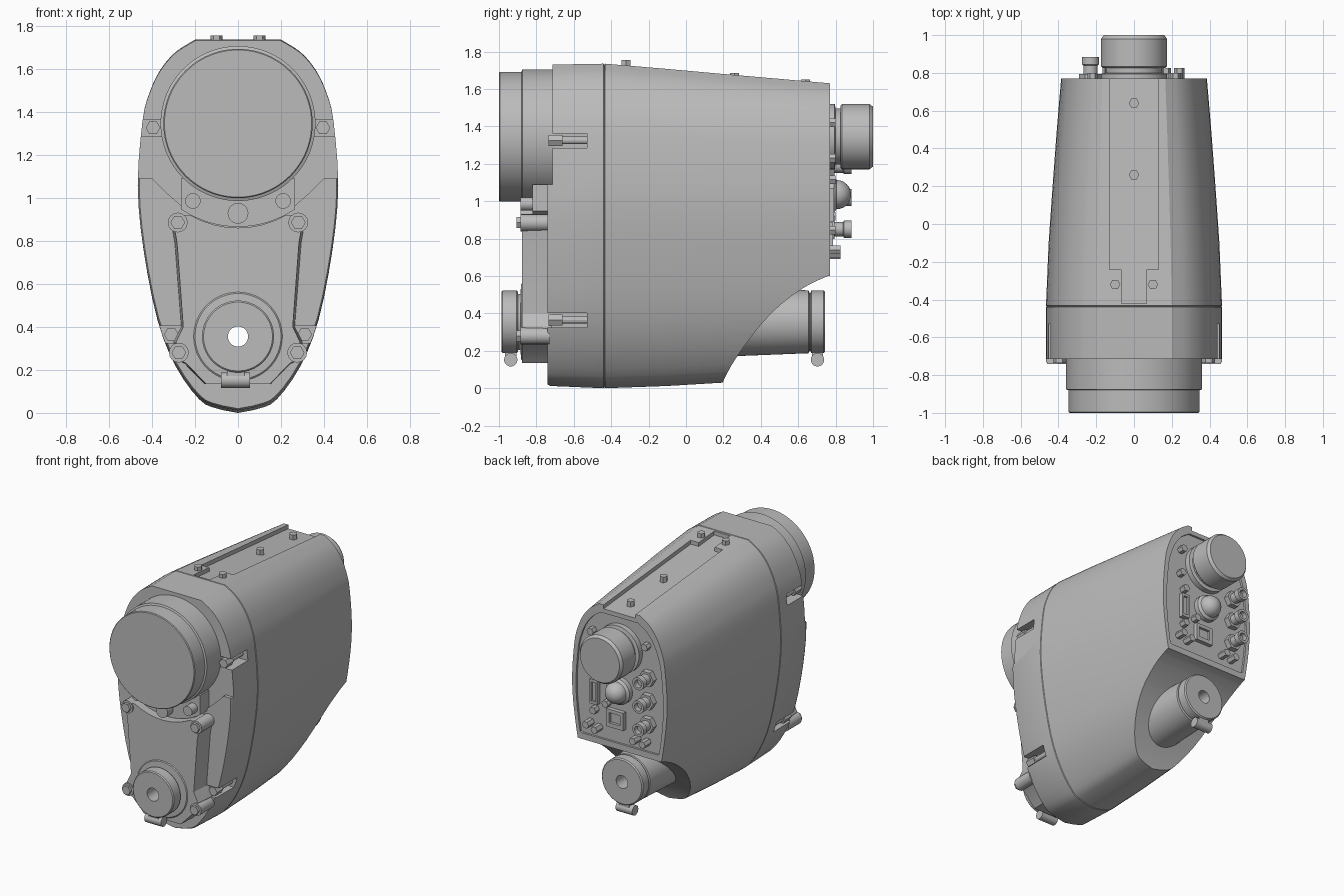
import bpy, bmesh, math
from mathutils import Vector, Matrix

if "Cube" in bpy.data.objects:
    bpy.data.objects.remove(bpy.data.objects["Cube"], do_unlink=True)

grey = bpy.data.materials.new("plain grey")
grey.use_nodes = True
grey.diffuse_color = (0.5, 0.5, 0.5, 1)
grey.node_tree.nodes["Principled BSDF"].inputs["Base Color"].default_value = (0.5, 0.5, 0.5, 1)


def finish(name, bm):
    bmesh.ops.remove_doubles(bm, verts=bm.verts, dist=0.0001)
    bmesh.ops.recalc_face_normals(bm, faces=bm.faces)
    mesh = bpy.data.meshes.new(name)
    bm.to_mesh(mesh)
    bm.free()
    mesh.materials.append(grey)
    obj = bpy.data.objects.new(name, mesh)
    bpy.context.collection.objects.link(obj)
    return obj


def activate(obj):
    bpy.ops.object.select_all(action='DESELECT')
    obj.select_set(True)
    bpy.context.view_layer.objects.active = obj


def bridge(bm, rings, caps=False, wrap=False):
    """Skin a list of vertex loops."""
    pairs = list(zip(rings, rings[1:]))
    if wrap:
        pairs.append((rings[-1], rings[0]))
    for a, b in pairs:
        for i in range(len(a)):
            j = (i + 1) % len(a)
            bm.faces.new((a[i], a[j], b[j], b[i]))
    if caps:
        bm.faces.new(rings[0])
        bm.faces.new(rings[-1])


def lathe(name, profile, x=0, z=0, sides=48, wrap=False):
    """Revolve (radius, y) points about a line along y."""
    bm = bmesh.new()
    rings = []
    for r, y in profile:
        angles = [math.tau * i / sides for i in range(sides)]
        rings.append([bm.verts.new((x + r * math.cos(a), y, z + r * math.sin(a))) for a in angles])
    bridge(bm, rings, wrap=wrap)
    bmesh.ops.dissolve_degenerate(bm, dist=0.0001, edges=bm.edges)
    return finish(name, bm)


def rod(name, r, start, end, x=0, z=0, sides=48):
    return lathe(name, [(0, start), (r, start), (r, end), (0, end)], x, z, sides)


def prism(name, points, axis, start, end, taper=1):
    """Extrude a flat outline along x or y."""
    bm = bmesh.new()
    rings = []
    for t, s in ((start, taper), (end, 1)):
        rings.append([bm.verts.new((t, a, b) if axis == 'x' else (a * s, t, b)) for a, b in points])
    bridge(bm, rings, caps=True)
    return finish(name, bm)


def box(name, x, y, z):
    return prism(name, [(x[0], z[0]), (x[1], z[0]), (x[1], z[1]), (x[0], z[1])], 'y', *y)


def mirrored(half):
    return half + [(-a, b) for a, b in reversed(half) if a > 0.001]


def cut(obj, cutter):
    mod = obj.modifiers.new("cut", 'BOOLEAN')
    mod.operation, mod.solver, mod.object = 'DIFFERENCE', 'EXACT', cutter
    activate(obj)
    bpy.ops.object.modifier_apply(modifier=mod.name)
    bpy.data.objects.remove(cutter, do_unlink=True)


def smooth_line(points, steps=3):
    """Catmull-Rom curve through the points."""
    p = [Vector(q) for q in points]
    p = [p[0] * 2 - p[1]] + p + [p[-1] * 2 - p[-2]]
    out = []
    for a, b, c, d in zip(p, p[1:], p[2:], p[3:]):
        for i in range(steps):
            t = i / steps
            q = b + (c - a) * t / 2 + (a * 2 - b * 5 + c * 4 - d) * t**2 / 2 + (b * 3 - a - c * 3 + d) * t**3 / 2
            out.append((q.x, q.y))
    return out + [tuple(p[-2])]


# Egg-shaped section: x and height fraction
EGG = [(0, 0), (0.1, 0.012), (0.18, 0.036), (0.29, 0.125), (0.375, 0.25), (0.44, 0.44),
       (0.466, 0.61), (0.443, 0.785), (0.41, 0.86), (0.36, 0.92), (0.29, 0.967), (0.2, 1)]
SECTION = mirrored(smooth_line(EGG))
SLOPE = -0.0877


def egg_loft(name, stations, floor=-1):
    bm = bmesh.new()
    rings = []
    for y, sx, low, top in stations:
        rings.append([bm.verts.new((a * sx, y, max(floor, low + b * (top - low)))) for a, b in SECTION])
    bridge(bm, rings, caps=True)
    return finish(name, bm)


# Main housing with the seam behind the front bezel
housing = egg_loft("housing", [
    (-0.74, 0.985, 0.02, 1.72), (-0.725, 1, 0.012, 1.73), (-0.44, 1, 0, 1.735),
    (-0.436, 0.992, 0.006, 1.728), (-0.432, 1, 0, 1.735), (-0.1, 0.97, 0.012, 1.707),
    (0.2, 0.925, 0.03, 1.68), (0.5, 0.877, 0.05, 1.654), (0.77, 0.828, 0.07, 1.63)])

# Scooped underside at the rear
scoop = smooth_line([(0.76, 0.6), (0.66, 0.555), (0.56, 0.49), (0.46, 0.405), (0.36, 0.29),
                     (0.27, 0.165), (0.22, 0.08), (0.19, 0.01), (0.18, -0.1)], 2)
cut(housing, prism("scoop", [(0.9, -0.1), (0.9, 0.6)] + scoop, 'x', -1, 1))

# Recessed upper front, rear panel and top rail channel
step = mirrored([(0, 0.96), (0.26, 0.96), (0.34, 1.03), (0.4, 1.09), (0.6, 1.09), (0.6, 2)])
cut(housing, prism("step", step, 'y', -0.9, -0.715))
cut(housing, egg_loft("panel", [(0.755, 0.76, 0.1, 1.57), (0.9, 0.76, 0.1, 1.57)], 0.645))
for half, start, end in ((0.13, -0.24, 0.9), (0.065, -0.42, -0.2)):
    floor = [(y, 1.669 + SLOPE * y) for y in (start, end)]
    cut(housing, prism("channel", floor + [(end, 2), (start, 2)], 'x', -half, half))

# Side notches with their screws
for side in (-1, 1):
    for inner, low, sx in ((0.355, 1.285, 0.395), (0.265, 0.325, 0.31)):
        cut(housing, box("notch", sorted((side * inner, side * 0.6)), (-0.9, -0.53), (low, low + 0.078)))
        rod("bezel_screw", 0.034, -0.735, -0.66, side * sx, low + 0.04, 6)
        rod("bezel_screw_shaft", 0.02, -0.67, -0.52, side * sx, low + 0.04, 12)

# Bore for the sighting tube
AXIS = 0.355
cut(housing, rod("bore", 0.1, -1, 1, 0, AXIS))

# Main lens
LENS = 1.345
lathe("main_lens", [(0, -1), (0.342, -1), (0.347, -0.995), (0.347, -0.88), (0.36, -0.875),
                    (0.36, -0.7), (0, -0.7)], 0, LENS, 96)

# Collar under the lens with three small lamps
arc = [(0.475 * math.sin(a), LENS - 0.48 * math.cos(a)) for a in [math.radians(34) * i / 8 for i in range(9)]]
prism("lens_collar", mirrored(arc + [(0.265, 1.09)]), 'y', -0.82, -0.7)
for x, z, r in ((-0.21, 0.985, 0.036), (0, 0.928, 0.048), (0.21, 0.985, 0.036)):
    rod("lamp", r, -0.885, -0.8, x, z, 24)

# Front cover plate with corner screws
top_edge = [(x, LENS - math.sqrt(0.235 - x * x)) for x in (0, 0.06, 0.12, 0.18, 0.23)]
plate = prism("front_plate", mirrored(top_edge + [
    (0.3, 0.92), (0.315, 0.9), (0.295, 0.79), (0.265, 0.4), (0.3, 0.33), (0.29, 0.25),
    (0.25, 0.23), (0.155, 0.135), (0, 0.135)]), 'y', -0.877, -0.72, 0.96)
cut(plate, rod("bore", 0.1, -1, 1, 0, AXIS))
for side in (-1, 1):
    for x, z in ((0.28, 0.885), (0.275, 0.28)):
        rod("plate_screw", 0.034, -0.905, -0.86, side * x, z, 6)
        rod("plate_screw_boss", 0.046, -0.885, -0.73, side * x, z, 16)

# Sighting tube running right through, with a cap at each end
BORE = 0.047
lathe("sighting_tube", [
    (BORE, -0.987), (0.16, -0.987), (0.167, -0.98), (0.167, -0.905), (0.16, -0.897),
    (0.15, -0.897), (0.15, -0.885), (0.2, -0.882), (0.215, -0.87), (0.215, -0.8), (0.11, -0.8),
    (0.11, 0.1), (0.19, 0.1), (0.168, 0.655), (0.155, 0.66), (0.155, 0.665), (0.168, 0.67),
    (0.168, 0.735), (0.16, 0.743), (BORE, 0.743)], 0, AXIS, 64, wrap=True)
for name, y in (("front_cap_latch", -0.937), ("rear_cap_latch", 0.703)):
    ring = [(y + 0.036 * math.cos(a), 0.152 + 0.036 * math.sin(a)) for a in [math.tau * i / 20 for i in range(20)]]
    prism(name, ring, 'x', -0.08, 0.055)
    prism(name + "_stem", [(y - 0.03, 0.15), (y + 0.03, 0.15), (y + 0.03, 0.21), (y - 0.03, 0.21)], 'x', -0.05, 0.03)

# Eyepiece
lathe("eyepiece", [(0, 1), (0.16, 1), (0.175, 0.98), (0.175, 0.835), (0.165, 0.825), (0.15, 0.825),
                   (0.15, 0.8), (0.175, 0.795), (0.175, 0.74), (0, 0.74)], 0, LENS, 64)

# Domed button
dome = [(0.078 * math.cos(a), 0.805 + 0.078 * math.sin(a)) for a in [math.pi / 2 * i / 8 for i in range(9)]]
lathe("dome_button", [(0, 0.74), (0.095, 0.74), (0.095, 0.79), (0.085, 0.8)] + dome, 0, 1.035, 40)

# Column of round sockets
for z in (1.19, 1.02, 0.85):
    rod("socket_nut", 0.06, 0.74, 0.795, -0.23, z, 6)
    lathe("socket", [(0, 0.74), (0.038, 0.74), (0.038, 0.84), (0.046, 0.845), (0.046, 0.885),
                     (0.028, 0.885), (0.028, 0.85), (0, 0.85)], -0.23, z, 24)

# Multi-pin port and square data port
pin_port = box("pin_port", (0.17, 0.23), (0.74, 0.79), (0.89, 1.07))
cut(pin_port, box("opening", (0.183, 0.217), (0.775, 0.9), (0.91, 1.05)))
data_port = box("data_port", (-0.04, 0.1), (0.74, 0.785), (0.755, 0.885))
cut(data_port, box("opening", (-0.015, 0.075), (0.765, 0.9), (0.785, 0.86)))

# Rear panel screws
for x, z in ((0.2, 1.115), (0.2, 0.845), (0.24, 0.74), (0.17, 0.72), (-0.14, 0.72),
             (-0.22, 0.715), (-0.22, 1.42), (0.22, 1.42), (0.23, 1.23), (0.1, 0.92)):
    rod("panel_screw", 0.027, 0.74, 0.825 if z < 0.75 else 0.8, x, z, 6)

# Screws on the top rail
for x, y, top in ((0, 0.26, 1.685), (0, 0.64, 1.65), (-0.1, -0.32, 1.755), (0.1, -0.32, 1.755)):
    screw = rod("rail_screw", 0.028, -0.07, 0, sides=6)
    screw.data.transform(Matrix.Translation((x, y, top)) @ Matrix.Rotation(math.pi / 2, 4, 'X'))

# Smooth the curved surfaces, keep the edges crisp
for obj in list(bpy.context.scene.objects):
    if obj.type == 'MESH' and grey.name in obj.data.materials:
        activate(obj)
        bpy.ops.object.shade_smooth_by_angle(angle=math.radians(28))
